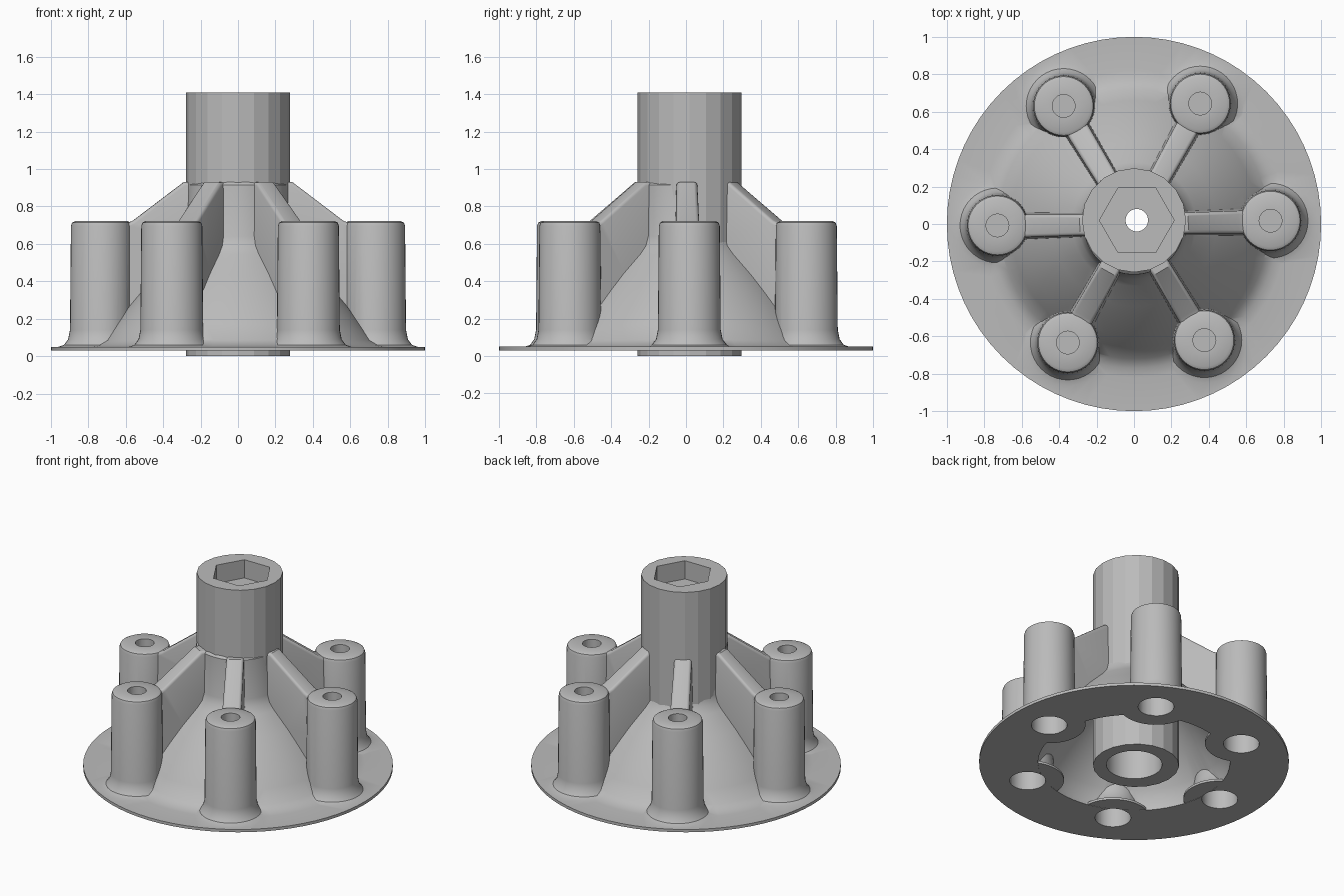
import bpy, bmesh, math
from mathutils import Matrix, Vector

if "Cube" in bpy.data.objects:
    bpy.data.objects.remove(bpy.data.objects["Cube"])

grey = bpy.data.materials.new("cast_grey")
grey.diffuse_color = (0.5, 0.5, 0.5, 1)
grey.use_nodes = True
grey.node_tree.nodes["Principled BSDF"].inputs["Base Color"].default_value = grey.diffuse_color


def add_object(name, bm):
    bmesh.ops.recalc_face_normals(bm, faces=bm.faces)
    mesh = bpy.data.meshes.new(name)
    bm.to_mesh(mesh)
    bm.free()
    mesh.materials.append(grey)
    obj = bpy.data.objects.new(name, mesh)
    bpy.context.collection.objects.link(obj)
    return obj


def lathe(name, profile, steps=64, at=(0, 0)):
    """Closed solid of revolution; the profile starts and ends on the axis."""
    bm = bmesh.new()
    vs = [bm.verts.new((r, 0, z)) for r, z in profile]
    es = [bm.edges.new(pair) for pair in zip(vs, vs[1:])]
    bmesh.ops.spin(bm, geom=vs + es, cent=(0, 0, 0), axis=(0, 0, 1),
                   angle=math.tau, steps=steps, use_merge=True)
    bmesh.ops.remove_doubles(bm, verts=bm.verts, dist=1e-5)
    bmesh.ops.translate(bm, verts=bm.verts, vec=(at[0], at[1], 0))
    return add_object(name, bm)


def cylinder(name, r, z0, z1, steps=32, at=(0, 0)):
    return lathe(name, [(0, z0), (r, z0), (r, z1), (0, z1)], steps, at)


def combine(target, tool, operation, keep=False):
    bpy.context.view_layer.objects.active = target
    mod = target.modifiers.new("combine", 'BOOLEAN')
    mod.operation, mod.solver, mod.object = operation, 'EXACT', tool
    bpy.ops.object.modifier_apply(modifier=mod.name)
    if not keep:
        bpy.data.objects.remove(tool)


def make_rib(angle):
    """Drafted web sloping from the hub down to a post."""
    side = [(0.2, 0.04), (0.66, 0.04), (0.66, 0.68), (0.56, 0.725),
            (0.29, 0.93), (0.2, 0.93)]
    bm = bmesh.new()
    face = bm.faces.new([bm.verts.new((r, -1, z)) for r, z in side])
    geom = bmesh.ops.extrude_face_region(bm, geom=[face])["geom"]
    for v in geom:
        if isinstance(v, bmesh.types.BMVert):
            v.co.y = 1
    for v in bm.verts:
        v.co.y *= 0.078 - 0.024 * v.co.z
    top = [e for e in bm.edges
           if all(v.co.z > 0.6 for v in e.verts)
           and abs(e.verts[0].co.y - e.verts[1].co.y) < 0.05]
    bmesh.ops.bevel(bm, geom=top, offset=0.018, segments=3, profile=0.5,
                    affect='EDGES')
    bmesh.ops.rotate(bm, verts=bm.verts, cent=(0, 0, 0),
                     matrix=Matrix.Rotation(angle, 3, 'Z'))
    return add_object("rib", bm)


angles = [math.radians(1 + 60 * k) for k in range(6)]
hub_at = (0, 0.02)
bore_at = (0.015, 0.02)

# Flange and conical shell
body = lathe("flange_body", [
    (0, 0.03), (1, 0.03), (1, 0.05), (0.82, 0.05), (0.77, 0.058), (0.72, 0.085),
    (0.66, 0.17), (0.60, 0.25), (0.52, 0.345), (0.44, 0.435), (0.33, 0.545),
    (0.295, 0.59), (0.28, 0.64), (0.27, 0.915), (0.255, 0.93), (0, 0.93)], 72)

# Ribs, then the hollow underside
for a in angles:
    combine(body, make_rib(a), 'UNION')
cavity = lathe("cavity", [(0, -0.1), (0.62, -0.1), (0.62, 0.07), (0.58, 0.16),
                          (0.46, 0.31), (0.32, 0.45), (0.2, 0.56), (0, 0.56)], 72)
combine(body, cavity, 'DIFFERENCE')

# Posts with flared feet and rounded tops
for a in angles:
    at = (0.73 * math.cos(a), 0.73 * math.sin(a) + 0.005)
    post = lathe("post", [
        (0, 0.032), (0.235, 0.032), (0.235, 0.048), (0.2, 0.06), (0.178, 0.09),
        (0.168, 0.14), (0.163, 0.695), (0.157, 0.713), (0.14, 0.722),
        (0, 0.722)], 40, at)
    combine(body, post, 'UNION')

# Post bores: wide from below, narrow from above
for a in angles:
    at = (0.73 * math.cos(a), 0.73 * math.sin(a) + 0.005)
    combine(body, cylinder("low_bore", 0.116, -0.1, 0.55, 32, at), 'DIFFERENCE')
    combine(body, cylinder("top_bore", 0.061, 0.6, 0.8, 24, at), 'DIFFERENCE')

# Central hub with a stepped bore and a hexagonal socket
hub = cylinder("hub", 0.278, 0.0, 1.41, 20, hub_at)
bore = lathe("hub_bore", [(0, -0.1), (0.18, -0.1), (0.18, 1.18), (0.06, 1.18),
                          (0.06, 1.35), (0, 1.35)], 40, bore_at)
combine(body, bore, 'DIFFERENCE', keep=True)
combine(hub, bore, 'DIFFERENCE')
combine(hub, cylinder("hex_socket", 0.2, 1.28, 1.6, 6, bore_at), 'DIFFERENCE')

# Smooth the cast body, keep the hub nearly faceted
for obj, limit in ((body, 32), (hub, 14)):
    bpy.ops.object.select_all(action='DESELECT')
    obj.select_set(True)
    bpy.context.view_layer.objects.active = obj
    bpy.ops.object.shade_smooth_by_angle(angle=math.radians(limit))
